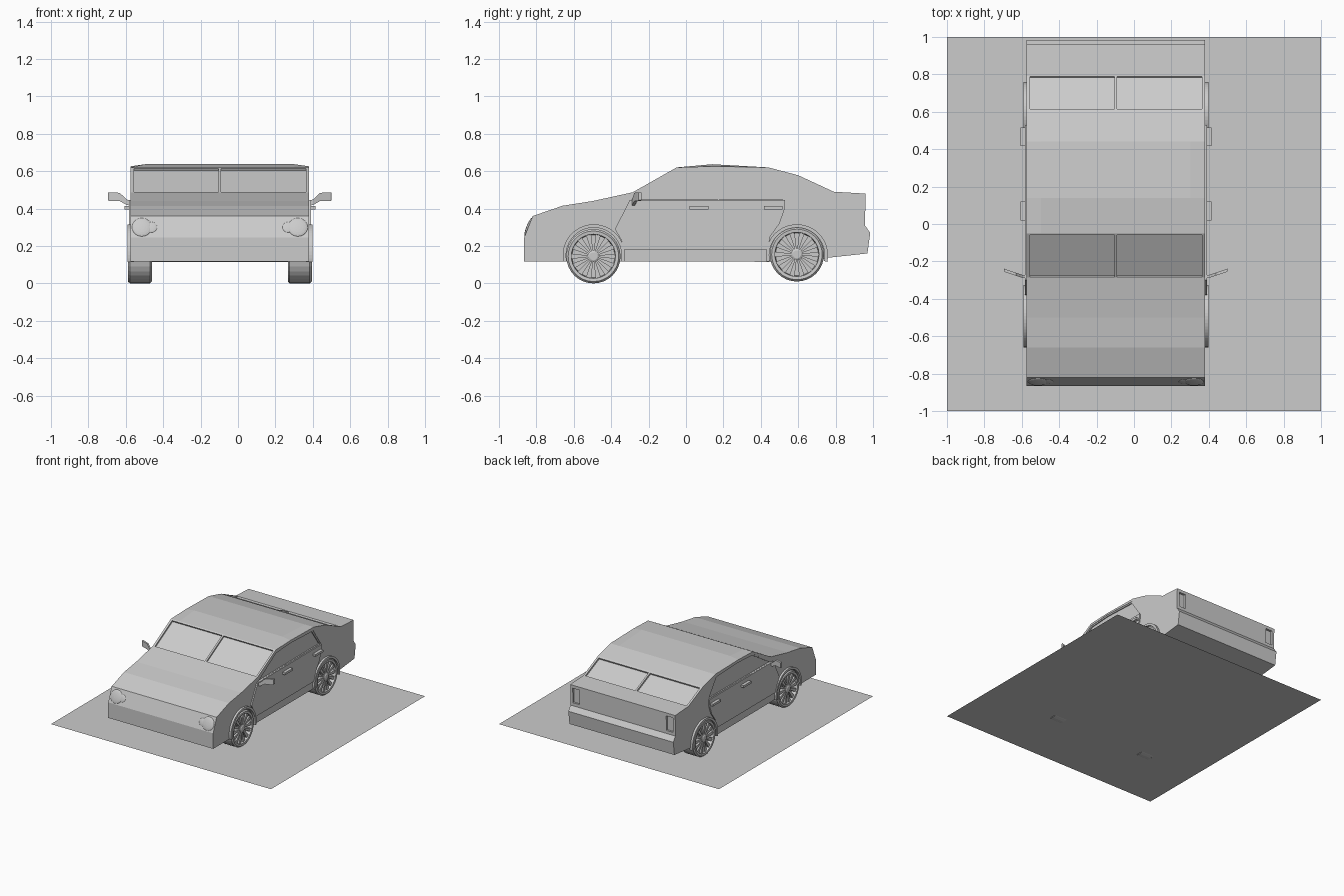
import bpy, bmesh
from math import cos, sin, pi, radians
from mathutils import Matrix, Vector

old = bpy.data.objects.get("Cube")
if old:
    bpy.data.objects.remove(old)

CENTRE = -.097   # the car stands slightly off the middle of the ground sheet
HALF = .477      # half width of the body

grey = bpy.data.materials.new("plain_grey")
grey.use_nodes = True
colour = (.6, .6, .6, 1)
grey.diffuse_color = colour
grey.node_tree.nodes["Principled BSDF"].inputs["Base Color"].default_value = colour


def finish(bm, name, shift=CENTRE):
    bmesh.ops.recalc_face_normals(bm, faces=bm.faces[:])
    mesh = bpy.data.meshes.new(name)
    bm.to_mesh(mesh)
    bm.free()
    mesh.materials.append(grey)
    obj = bpy.data.objects.new(name, mesh)
    obj.location.x = shift
    bpy.context.collection.objects.link(obj)
    return obj


def loft(bm, rings, closed_ends=True):
    """Skin a row of matching closed rings and cap both ends."""
    loops = [[bm.verts.new(p) for p in ring] for ring in rings]
    for a, b in zip(loops, loops[1:]):
        for i in range(len(a)):
            j = (i + 1) % len(a)
            bm.faces.new((a[i], a[j], b[j], b[i]))
    if closed_ends:
        bm.faces.new(loops[0])
        bm.faces.new(loops[-1])


def prism(bm, outline, x0, x1):
    """Extrude a side outline of (y, z) points across x."""
    loft(bm, [[(x, y, z) for y, z in outline] for x in (x0, x1)])


def arc(centre, r, start=0, end=360, n=32):
    cy, cz = centre
    angles = [radians(start + (end - start) * i / n) for i in range(n + (end - start < 360))]
    return [(cy + r * cos(a), cz + r * sin(a)) for a in angles]


def lathe(bm, profile, centre, side, n=32):
    loft(bm, [[(x * side, y, z) for y, z in arc(centre, r, n=n)] for r, x in profile])


wheels = {"front": (-.495, .145), "rear": (.593, .155)}
arches = {"front": (-.493, .15), "rear": (.593, .15)}
sides = {"left": 1, "right": -1}

# Ground sheet
bm = bmesh.new()
bmesh.ops.create_grid(bm, x_segments=1, y_segments=1, size=1)
ground = finish(bm, "ground_sheet", 0)
ground.location.z = .004

# Body shell, with the roof slightly lower along its edges
profile = [(-.865, .118), (-.865, .245), (-.82, .36), (-.66, .415), (-.5, .44),
           (-.285, .487), (-.05, .62), (.14, .637), (.44, .62), (.6, .578),
           (.79, .49), (.96, .48), (.957, .31), (.985, .27), (.97, .16),
           (.74, .135), (.72, .115)]
bm = bmesh.new()
loft(bm, [[(x, y, min(z, top)) for y, z in profile]
          for x, top in ((-HALF, .626), (-.4, 1), (.4, 1), (HALF, .626))])
body = finish(bm, "body")

# Recesses: wheel wells, side windows, glass panes and tail lamps
window = [(-.285, .447), (-.05, .6), (.14, .612), (.43, .6), (.53, .452)]
bm = bmesh.new()
for s in sides.values():
    for centre in arches.values():
        prism(bm, arc(centre, .154), s * .33, s * .53)
    prism(bm, window, s * .466, s * .53)
    for low, high in (((-.283, .488), (-.06, .6145)), ((.615, .571), (.788, .491))):
        a, b = Vector(low), Vector(high)
        along = (b - a).normalized()
        out = Vector((-along.y, along.x)) * .013
        prism(bm, [a - out, b - out, b + out * 4, a + out * 4], s * .007, s * .46)
    prism(bm, [(.942, .335), (1.1, .335), (1.1, .455), (.942, .455)], s * .395, s * .455)
cutter = finish(bm, "recess_cutter")
cutter.hide_render = True
cut = body.modifiers.new("recesses", "BOOLEAN")
cut.object = cutter
cut.solver = "EXACT"
bpy.context.view_layer.objects.active = body
bpy.ops.object.modifier_apply(modifier=cut.name)
bpy.data.objects.remove(cutter)

door = [(-.33, .18), (.435, .18), (.45, .25), (.5, .32), (.525, .39), (.53, .447),
        (-.3, .447), (-.38, .29), (-.345, .23)]
handles = {"front": .07, "rear": .467}
for label, s in sides.items():
    # Door skin, swelling outwards
    bm = bmesh.new()
    prism(bm, door, s * .47, s * (HALF + .01))
    finish(bm, label + "_doors")

    # Slim frame around the side glass
    bm = bmesh.new()
    inner = [(y * .97 + .004, .45 + (z - .45) * .93) for y, z in window]
    rim = [[(s * x, y, z) for y, z in ring]
           for x, ring in ((.466, window), (.474, window), (.474, inner), (.466, inner))]
    loft(bm, rim, False)
    finish(bm, label + "_window_frame")

    # Door handles
    for place, y in handles.items():
        bm = bmesh.new()
        prism(bm, [(y - .05, .395), (y + .05, .395), (y + .05, .413), (y - .05, .413)],
              s * .48, s * .511)
        finish(bm, f"{label}_{place}_handle")

    # Wing mirror: thin plate swept outwards on a low arm
    bm = bmesh.new()
    stations = [(.475, -.28, .415, .44), (.5, -.28, .42, .45), (.535, -.268, .44, .484),
                (.59, -.25, .44, .487), (.598, -.245, .445, .487)]
    loft(bm, [[(s * x, y - .008, lo), (s * x, y + .008, lo),
               (s * x, y + .008, hi), (s * x, y - .008, hi)] for x, y, lo, hi in stations])
    finish(bm, label + "_mirror")

    # Paired headlamps lying on the sloping nose
    for part, x, r in (("outer", .417, .053), ("inner", .365, .03)):
        bm = bmesh.new()
        place = (Matrix.Translation((s * x, -.843, .3)) @ Matrix.Rotation(-.37, 4, "X")
                 @ Matrix.Diagonal((r, r * .2, r, 1)) @ Matrix.Rotation(pi / 2, 4, "X"))
        bmesh.ops.create_uvsphere(bm, u_segments=24, v_segments=10, radius=1, matrix=place)
        finish(bm, f"{label}_{part}_headlamp")

    for place, centre in wheels.items():
        # Arch lip
        bm = bmesh.new()
        hub = arches[place]
        lip = arc(hub, .166, -12, 192) + arc(hub, .148, 192, -12, 32)
        prism(bm, lip, s * .46, s * .494)
        finish(bm, f"{label}_{place}_arch")

        # Tyre with a recessed rim, tapered spokes and hub cap
        bm = bmesh.new()
        lathe(bm, [(.135, .363), (.145, .373), (.145, .48), (.135, .492),
                   (.118, .49), (.114, .45)], centre, s)
        lathe(bm, [(.032, .445), (.032, .484), (.022, .49)], centre, s, 14)
        for k in range(14):
            a = 2 * pi * k / 14
            spoke = [(.025, -.004), (.117, -.014), (.117, .014), (.025, .004)]
            prism(bm, [(centre[0] + u * cos(a) - v * sin(a),
                        centre[1] + u * sin(a) + v * cos(a)) for u, v in spoke],
                  s * .445, s * .48)
        finish(bm, f"{label}_{place}_wheel")
